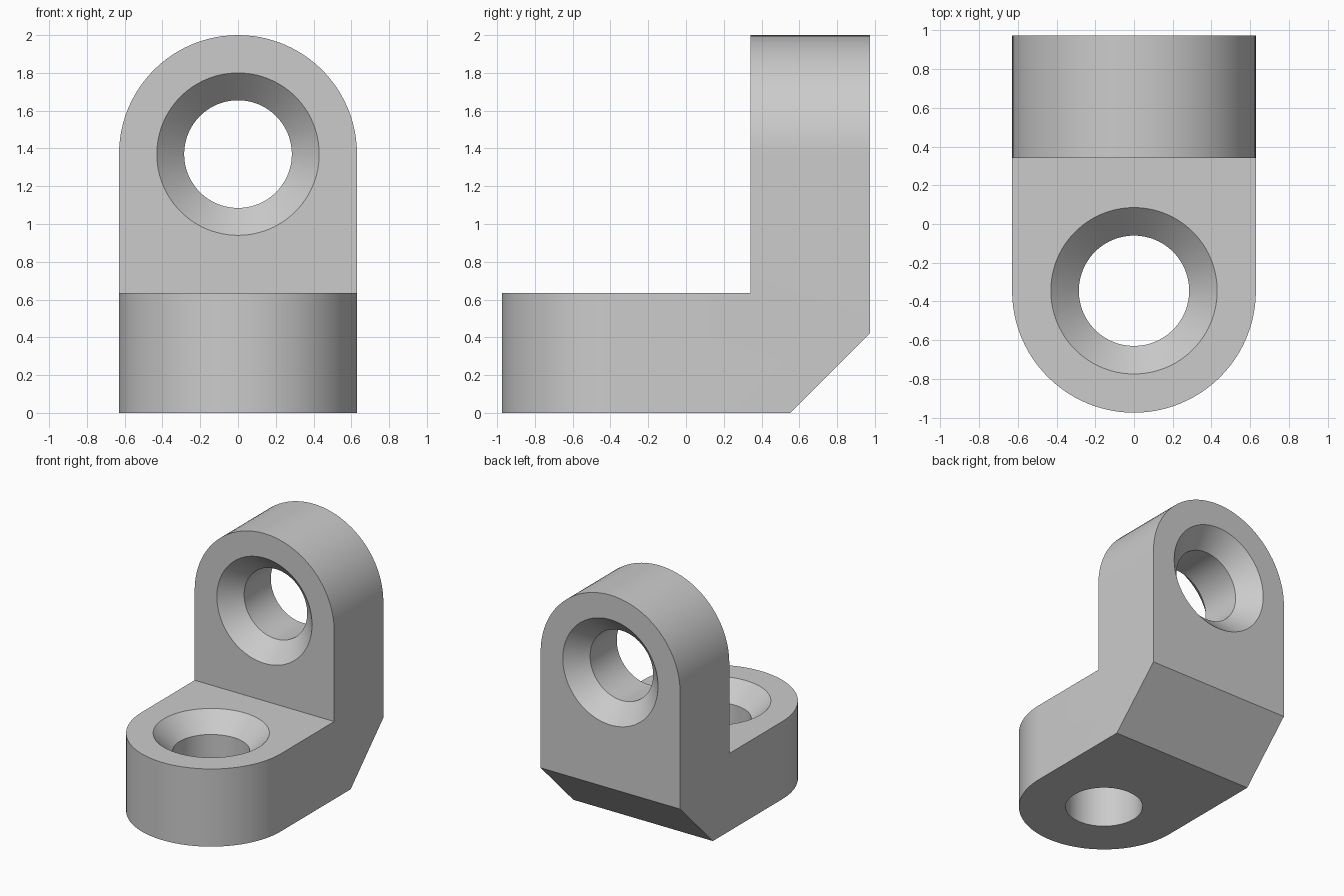
import bpy
import bmesh
from math import sin, cos, pi, radians
from mathutils import Matrix

cube = bpy.data.objects.get("Cube")
if cube:
    bpy.data.objects.remove(cube, do_unlink=True)

RADIUS = 0.63        # half width and rounded end radius
THICK = 0.634        # thickness of both tabs
BACK = 0.975
INNER = BACK - THICK
BASE_C = -BACK + RADIUS    # base hole centre, y
UP_C = 2.0 - RADIUS        # upright hole centre, z
BEVEL = 0.422
HOLE, SINK = 0.285, 0.43   # bore and countersink radii
DEPTH = SINK - HOLE
SEGS = 48

grey = bpy.data.materials.new("plain grey")
grey.use_nodes = True
colour = (0.6, 0.6, 0.6, 1)
grey.diffuse_color = colour
grey.node_tree.nodes["Principled BSDF"].inputs["Base Color"].default_value = colour


def make_object(name, bm):
    bmesh.ops.recalc_face_normals(bm, faces=bm.faces)
    mesh = bpy.data.meshes.new(name)
    bm.to_mesh(mesh)
    bm.free()
    mesh.materials.append(grey)
    obj = bpy.data.objects.new(name, mesh)
    bpy.context.collection.objects.link(obj)
    return obj


# Angle bracket: two round-ended tabs joined at a bevelled corner
bm = bmesh.new()
arc = [(RADIUS * cos(pi * i / SEGS), RADIUS * sin(pi * i / SEGS)) for i in range(SEGS + 1)]


def base_arc(z):
    return [bm.verts.new((x, BASE_C - d, z)) for x, d in arc]


def upright_arc(y):
    return [bm.verts.new((x, y, UP_C + d)) for x, d in arc]


def corner_pair(y, z):
    return [bm.verts.new((x, y, z)) for x in (RADIUS, -RADIUS)]


top, bottom = base_arc(THICK), base_arc(0)
front, rear = upright_arc(INNER), upright_arc(BACK)
inside = corner_pair(INNER, THICK)
low = corner_pair(BACK - BEVEL, 0)
high = corner_pair(BACK, BEVEL)

for loop, pair in ((top, inside), (bottom, low), (front, inside), (rear, high)):
    bm.faces.new(loop + pair[::-1])
for a, b in ((top, bottom), (front, rear)):
    for i in range(SEGS):
        bm.faces.new((a[i], a[i + 1], b[i + 1], b[i]))
bm.faces.new((low[0], low[1], high[1], high[0]))
for end, side in ((0, 0), (-1, 1)):
    bm.faces.new((top[end], bottom[end], low[side], high[side],
                  rear[end], front[end], inside[side]))
bracket = make_object("angle_bracket", bm)


# Lathed cutters for the holes, profile of (radius, height) along z
def hole_cutter(name, profile, matrix):
    bm = bmesh.new()
    count = SEGS * 2
    rings = [[bm.verts.new((r * cos(2 * pi * i / count), r * sin(2 * pi * i / count), h))
              for i in range(count)] for r, h in profile]
    for a, b in zip(rings, rings[1:]):
        for i in range(count):
            j = (i + 1) % count
            bm.faces.new((a[i], a[j], b[j], b[i]))
    bm.faces.new(rings[0])
    bm.faces.new(rings[-1])
    bm.transform(matrix)
    return make_object(name, bm)


OVER = 0.05
sunk_end = [(HOLE, THICK - DEPTH), (SINK + OVER, THICK + OVER)]
both_ends = [(r, THICK - h) for r, h in sunk_end[::-1]] + sunk_end
cutters = [
    hole_cutter("base_hole_cutter", [(HOLE, -OVER)] + sunk_end,
                Matrix.Translation((0, BASE_C, 0))),
    hole_cutter("upright_hole_cutter", both_ends,
                Matrix.Translation((0, BACK, UP_C)) @ Matrix.Rotation(radians(90), 4, "X")),
]

bpy.ops.object.select_all(action="DESELECT")
bracket.select_set(True)
bpy.context.view_layer.objects.active = bracket
for cutter in cutters:
    mod = bracket.modifiers.new(cutter.name, "BOOLEAN")
    mod.operation = "DIFFERENCE"
    mod.solver = "EXACT"
    mod.object = cutter
    bpy.ops.object.modifier_apply(modifier=mod.name)
    bpy.data.objects.remove(cutter, do_unlink=True)

bpy.ops.object.shade_smooth_by_angle(angle=radians(30))
